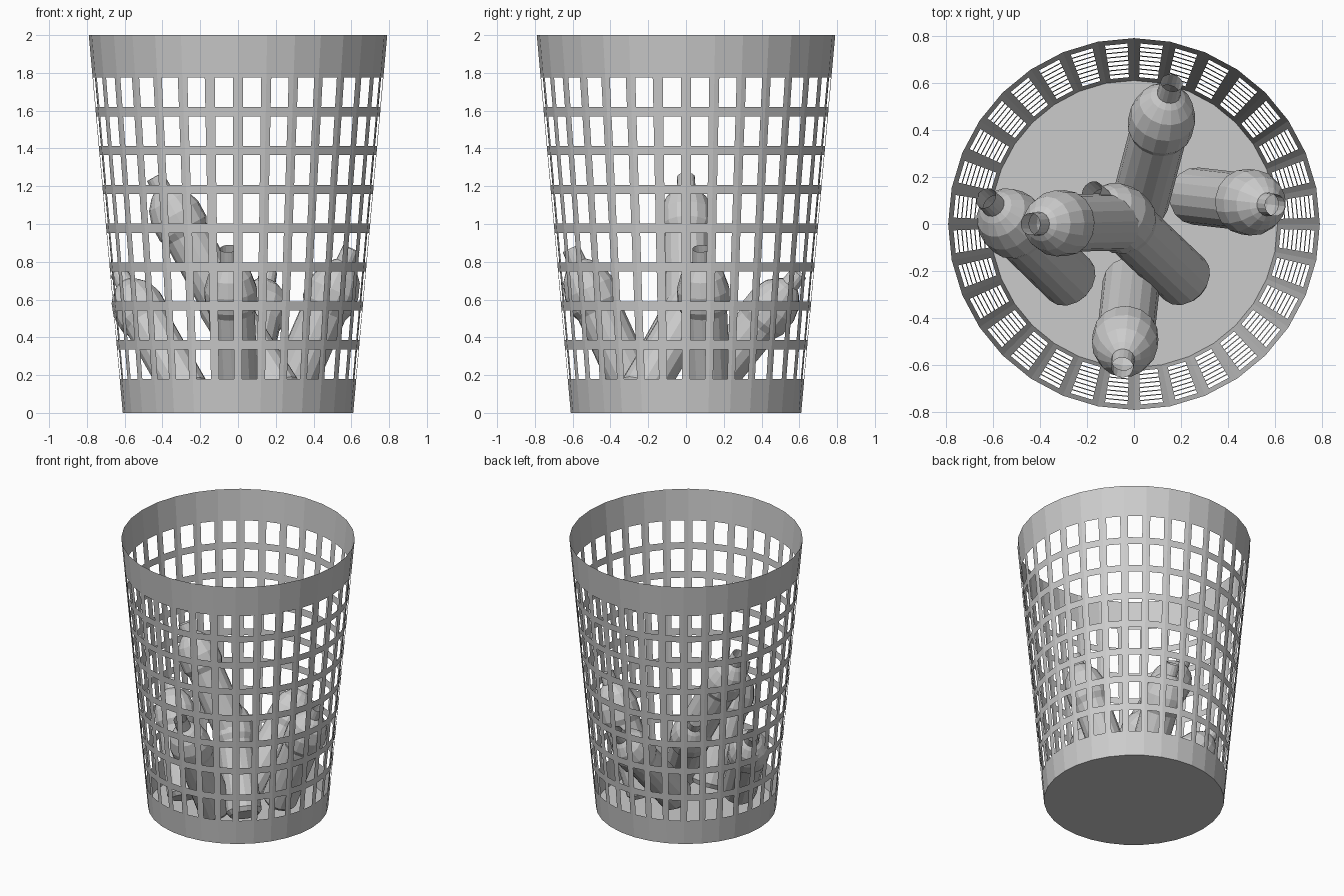
import bpy, bmesh, math
from mathutils import Vector

cube = bpy.data.objects.get("Cube")
if cube:
    bpy.data.objects.remove(cube, do_unlink=True)


def material(name, rgb):
    m = bpy.data.materials.new(name)
    m.use_nodes = True
    m.diffuse_color = (*rgb, 1)
    m.node_tree.nodes["Principled BSDF"].inputs["Base Color"].default_value = (*rgb, 1)
    return m


grey = material("plain grey", (0.6, 0.6, 0.6))


def finish(bm, name):
    bmesh.ops.recalc_face_normals(bm, faces=bm.faces)
    mesh = bpy.data.meshes.new(name)
    bm.to_mesh(mesh)
    bm.free()
    mesh.materials.append(grey)
    obj = bpy.data.objects.new(name, mesh)
    bpy.context.collection.objects.link(obj)
    return obj


# Basket wall: a tapered sheet with a regular grid of openings
SIDES, ROWS = 32, 8
LOW, HIGH, BAR = 0.18, 1.775, 0.049
PITCH = (HIGH - LOW + BAR) / ROWS
STRUT = 0.18  # half strut width as a share of one bay

levels = [0.0]
for row in range(ROWS):
    levels += [LOW + row * PITCH, LOW + (row + 1) * PITCH - BAR]
levels.append(2.0)


def wall_point(bay, share, z):
    radius = 0.61 + 0.09 * z
    a, b = (Vector((math.cos(t), math.sin(t), 0)) for t in
            (math.tau * bay / SIDES, math.tau * (bay + 1) / SIDES))
    p = a.lerp(b, share) * radius
    return p.x, p.y, z


bm = bmesh.new()
rings = []
for z in levels:
    rings.append([bm.verts.new(wall_point(bay, share, z))
                  for bay in range(SIDES) for share in (0, STRUT, 1 - STRUT)])
count = len(rings[0])
for i in range(len(rings) - 1):
    for j in range(count):
        if i % 2 == 1 and j % 3 == 1:
            continue  # opening
        k = (j + 1) % count
        bm.faces.new((rings[i][j], rings[i][k], rings[i + 1][k], rings[i + 1][j]))
bm.faces.new(rings[0])  # floor
finish(bm, "basket")

# Bottles: one lathed profile of (distance along axis, radius)
PROFILE = [(0, 0.10), (0.03, 0.122), (0.52, 0.122), (0.56, 0.14), (0.65, 0.14),
           (0.73, 0.115), (0.78, 0.075), (0.80, 0.05), (0.88, 0.047)]


def bottle(name, base, tip, sides=16):
    base, tip = Vector(base), Vector(tip)
    axis = (tip - base).normalized()
    turn = axis.to_track_quat("Z", "Y")
    stretch = (tip - base).length / PROFILE[-1][0]
    bm = bmesh.new()
    loops = []
    for d, r in PROFILE:
        loops.append([bm.verts.new(base + turn @ Vector((
            r * math.cos(math.tau * s / sides), r * math.sin(math.tau * s / sides), d * stretch)))
            for s in range(sides)])
    for lower, upper in zip(loops, loops[1:]):
        for s in range(sides):
            n = (s + 1) % sides
            bm.faces.new((lower[s], lower[n], upper[n], upper[s]))
    bm.faces.new(loops[0])
    finish(bm, name)


bottle("top_bottle", (-0.03, 0.01, 0.50), (-0.44, 0.00, 1.25))
bottle("back_bottle", (0.02, 0.07, 0.09), (0.16, 0.60, 0.74))
bottle("front_bottle", (-0.01, -0.24, 0.06), (-0.05, -0.61, 0.87))
bottle("left_bottle", (0.25, 0.12, 0.06), (0.60, 0.08, 0.87))
bottle("right_bottle", (-0.26, -0.25, 0.09), (-0.63, 0.11, 0.74))
bottle("middle_bottle", (0.23, -0.25, 0.09), (-0.18, 0.14, 0.74))
